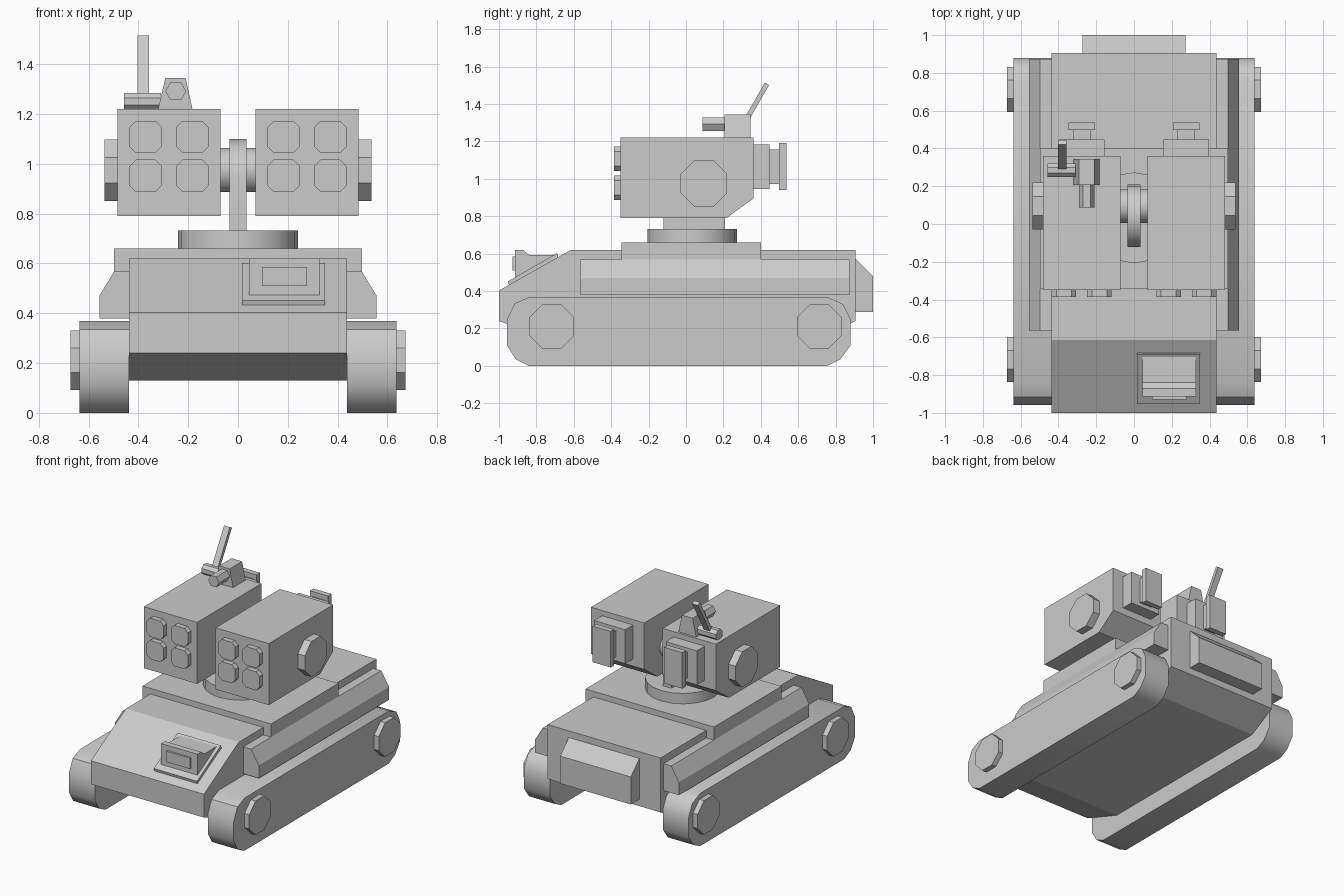
import bpy, bmesh, math
from mathutils import Vector

if "Cube" in bpy.data.objects:
    bpy.data.objects.remove(bpy.data.objects["Cube"])


def prism(name, pts, axis, lo, hi, smooth=0):
    """Extrude a 2D profile along an axis: X takes (y,z), Y takes (x,z), Z takes (x,y)."""
    def place(p, t):
        return {'X': (t, p[0], p[1]), 'Y': (p[0], t, p[1]), 'Z': (p[0], p[1], t)}[axis]
    bm = bmesh.new()
    a = [bm.verts.new(place(p, lo)) for p in pts]
    b = [bm.verts.new(place(p, hi)) for p in pts]
    n = len(pts)
    bm.faces.new(a)
    bm.faces.new(b[::-1])
    for i in range(n):
        j = (i + 1) % n
        bm.faces.new((a[i], a[j], b[j], b[i]))
    bmesh.ops.recalc_face_normals(bm, faces=bm.faces)
    me = bpy.data.meshes.new(name)
    bm.to_mesh(me)
    bm.free()
    ob = bpy.data.objects.new(name, me)
    bpy.context.collection.objects.link(ob)
    if smooth:
        bpy.ops.object.select_all(action='DESELECT')
        ob.select_set(True)
        bpy.context.view_layer.objects.active = ob
        bpy.ops.object.shade_smooth_by_angle(angle=math.radians(smooth))
    return ob


def rect(a0, a1, b0, b1, c=0):
    """Rectangle profile, with optional cut corners."""
    if not c:
        return [(a0, b0), (a1, b0), (a1, b1), (a0, b1)]
    return [(a0 + c, b0), (a1 - c, b0), (a1, b0 + c), (a1, b1 - c),
            (a1 - c, b1), (a0 + c, b1), (a0, b1 - c), (a0, b0 + c)]


def ngon(ca, cb, r, n, turn=0.0):
    return [(ca + r * math.cos(math.tau * (i + turn) / n),
             cb + r * math.sin(math.tau * (i + turn) / n)) for i in range(n)]


def box(name, x0, x1, y0, y1, z0, z1):
    return prism(name, rect(x0, x1, y0, y1), 'Z', z0, z1)


# Hull, raised deck and rear stowage box
prism("hull", [(-1, .24), (-.7, .13), (.7, .13), (.905, .24), (.905, .62),
               (-.615, .62), (-1, .403)], 'X', -.437, .437)
box("upper_deck", -.497, .497, -.345, .4, .565, .66)
prism("rear_box", [(.9, .288), (1, .288), (1, .48), (.9, .578)], 'X', -.273, .273)

# Tracks, wheel hubs and side skirts
track = [(-.84, 0), (.755, 0), (.825, .035), (.88, .11), (.88, .25), (.84, .33), (.755, .368),
         (-.835, .368), (-.915, .335), (-.957, .25), (-.957, .11), (-.91, .035)]
skirt = [(.43, .38), (.557, .38), (.557, .47), (.497, .568), (.43, .568)]
for s, side in ((-1, "left"), (1, "right")):
    prism("track_" + side, track, 'X', s * .437, s * .637, 40)
    prism("side_skirt_" + side, [(s * x, z) for x, z in skirt], 'Y', -.565, .873)
    for y, end in ((-.718, "front"), (.713, "rear")):
        prism(f"wheel_hub_{end}_{side}", ngon(y, .211, .129, 8, .5), 'X', s * .63, s * .673)

# Turret ring, rounded centre post and axle
prism("turret_ring", ngon(0, .033, .24, 20), 'Z', .65, .733, 40)
post = [(-.12, .72)] + [(.043 - .165 * math.cos(math.pi * i / 10),
                         .942 + .158 * math.sin(math.pi * i / 10)) for i in range(11)] + [(.208, .72)]
prism("turret_post", post, 'X', -.034, .034, 40)
prism("pod_axle", ngon(.095, .975, .092, 12, .5), 'X', -.08, .08, 40)

# Launcher pods with hubs, tube covers and rear exhaust blocks
pod = [(-.35, .79), (.215, .79), (.36, .895), (.36, 1.22), (-.35, 1.22)]
for s, side in ((-1, "left"), (1, "right")):
    c = s * .277
    prism("pod_" + side, pod, 'X', s * .071, s * .483)
    prism("pod_hub_" + side, ngon(.095, .975, .134, 8, .5), 'X', s * .475, s * .537)
    for dx in (-.094, .094):
        for z in (.952, 1.108):
            prism("tube_cover_" + side, rect(c + dx - .065, c + dx + .065, z - .065, z + .065, .026),
                  'Y', -.386, -.34)
    box("exhaust_base_" + side, c - .12, c + .12, .35, .447, .945, 1.183)
    box("exhaust_neck_" + side, c - .047, c + .047, .44, .505, .973, 1.157)
    box("exhaust_cap_" + side, c - .07, c + .07, .498, .537, .94, 1.192)

# Sight on the left pod
prism("sight_housing", [(-.322, 1.215), (-.182, 1.215), (-.21, 1.344), (-.292, 1.344)], 'Y', .207, .345)
prism("sight_barrel", ngon(-.25, 1.292, .042, 6), 'Y', .087, .22)

# Antenna and its mount
prism("antenna_mount", ngon(.285, 1.25, .038, 8, .5), 'X', -.457, -.31)
a, b = Vector((.285, 1.25)), Vector((.433, 1.508))
side = Vector((b.y - a.y, a.x - b.x)).normalized() * .013
prism("antenna", [a - side, a + side, b + side, b - side], 'X', -.403, -.358)

# Headlight on the sloped nose
prism("headlight_plate", [(-.945, .425), (-.68, .575), (-.69, .602), (-.952, .452)], 'X', .016, .35)
prism("headlight_box", [(-.914, .455), (-.685, .58), (-.685, .594), (-.84, .594),
                        (-.872, .62), (-.914, .62)], 'X', .045, .327)
box("headlight_lens", .096, .278, -.928, -.905, .51, .585)
